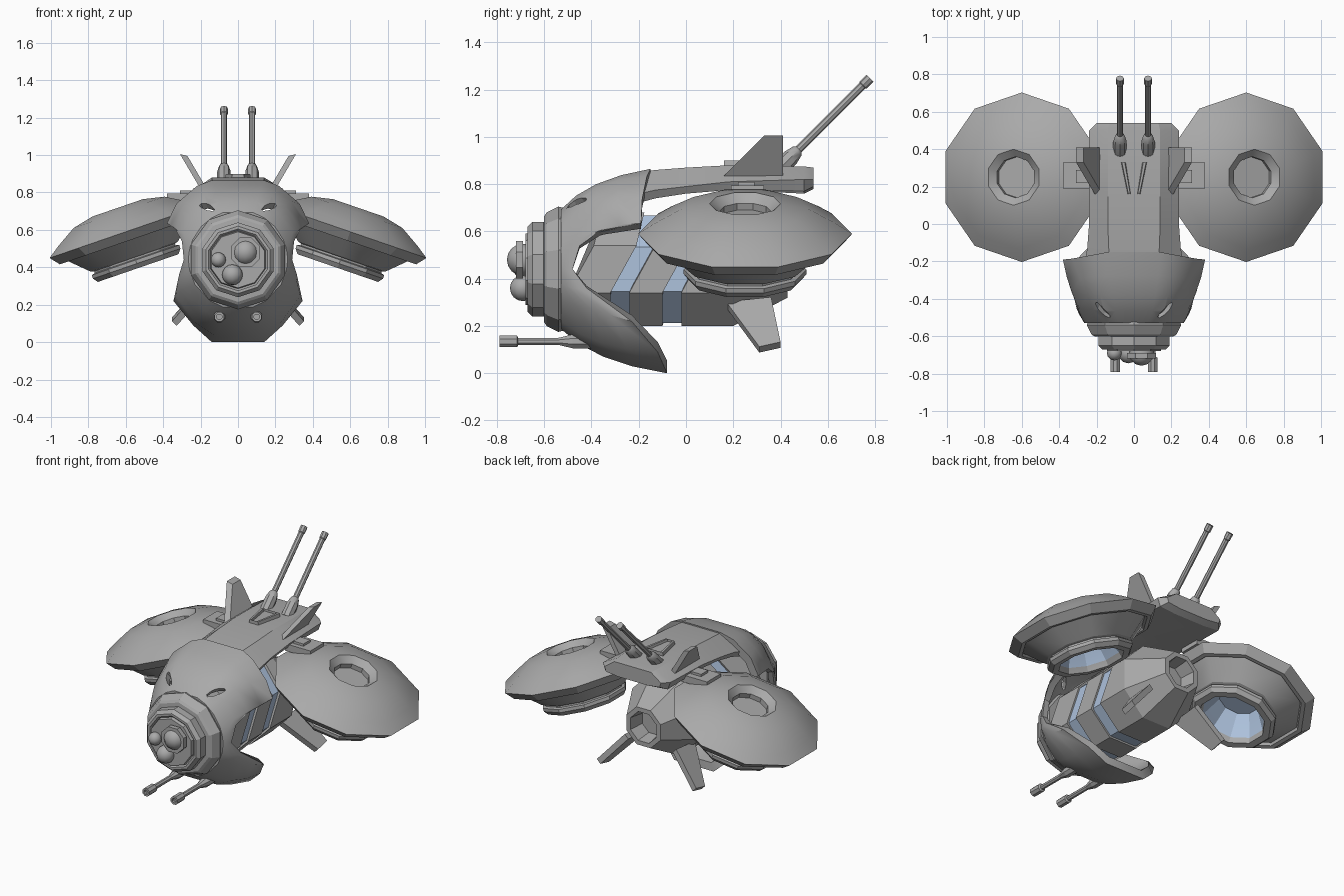
import bpy, bmesh
from math import radians, cos, sin
from mathutils import Matrix, Vector

cube = bpy.data.objects.get("Cube")
if cube:
    bpy.data.objects.remove(cube, do_unlink=True)


def material(name, rgb):
    mat = bpy.data.materials.new(name)
    mat.use_nodes = True
    mat.diffuse_color = (*rgb, 1)
    mat.node_tree.nodes["Principled BSDF"].inputs["Base Color"].default_value = (*rgb, 1)
    return mat


grey = material("hull grey", (0.4, 0.4, 0.4))
blue = material("glow blue", (0.42, 0.54, 0.72))


def finish(name, bm, mirror=False, smooth=None, mats=(grey,)):
    """Turn a bmesh into a shaded object, mirrored across x if asked."""
    bmesh.ops.recalc_face_normals(bm, faces=bm.faces)
    mesh = bpy.data.meshes.new(name)
    bm.to_mesh(mesh)
    bm.free()
    obj = bpy.data.objects.new(name, mesh)
    bpy.context.collection.objects.link(obj)
    for mat in mats:
        mesh.materials.append(mat)
    if mirror:
        obj.modifiers.new("mirror", "MIRROR").use_mirror_merge = False
    if smooth:
        bpy.ops.object.select_all(action="DESELECT")
        obj.select_set(True)
        bpy.context.view_layer.objects.active = obj
        bpy.ops.object.shade_smooth_by_angle(angle=radians(smooth))
    return obj


def loft(name, rings, torus=False, blue_rows=(), **options):
    """Skin closed rings of points; cap the ends or join last to first."""
    bm = bmesh.new()
    rows = [[bm.verts.new(p) for p in ring] for ring in rings]
    count = len(rows[0])
    pairs = list(zip(rows, rows[1:])) + ([(rows[-1], rows[0])] if torus else [])
    for row, (a, b) in enumerate(pairs):
        for i in range(count):
            j = (i + 1) % count
            face = bm.faces.new((a[i], a[j], b[j], b[i]))
            face.material_index = int(row in blue_rows)
    if not torus:
        bm.faces.new(rows[0])
        cap = bm.faces.new(rows[-1])
        cap.material_index = int(len(rows) - 1 in blue_rows)
    return finish(name, bm, **options)


def lathe(name, profile, sides, matrix, turn=0.0, **options):
    """Turn (radius, height) pairs round the local z axis."""
    angles = [radians(turn + 360 * i / sides) for i in range(sides)]
    rings = [[matrix @ Vector((r * cos(a), r * sin(a), h)) for a in angles]
             for r, h in profile]
    return loft(name, rings, **options)


def prism(name, outline, thickness, **options):
    half = Vector(thickness) / 2
    return loft(name, [[Vector(p) - half for p in outline],
                       [Vector(p) + half for p in outline]], **options)


def box(name, low, high, **options):
    (x, y, z), (u, v, w) = low, high
    return loft(name, [[(x, y, h), (u, y, h), (u, v, h), (x, v, h)] for h in (z, w)], **options)


def both_sides(half):
    return half + [Vector((-p[0], *p[1:])) for p in reversed(half)]


AXIS = 0.44
forward = Matrix.Translation((0, 0, AXIS)) @ Matrix.Rotation(radians(90), 4, "X")

# Hood: each column has a front ring angle, a middle point and a rear edge point
columns = [
    (72, (.115, -.38, .80), (.14, -.15, .865)),
    (58, (.18, -.38, .785), (.22, -.165, .835)),
    (42, (.25, -.38, .735), (.33, -.185, .74)),
    (24, (.33, -.37, .61), (.38, -.19, .635)),
    (15, (.30, -.44, .57), (.335, -.36, .605)),
    (8, (.285, -.49, .51), (.30, -.45, .54)),
    (0, (.28, -.505, .44), (.29, -.48, .44)),
    (-12, (.295, -.48, .36), (.315, -.42, .36)),
    (-30, (.31, -.4, .27), (.345, -.23, .22)),
    (-55, (.21, -.36, .13), (.24, -.12, .09)),
    (-72, (.1, -.35, .07), (.14, -.08, 0)),
]
outer = []
for t in (0, .25, .5, .75, 1):
    ring = []
    for angle, mid, rear in columns:
        a = radians(angle)
        front = Vector((.265 * cos(a), -.53, AXIS + .265 * sin(a)))
        mid, rear = Vector(mid), Vector(rear)
        bend = 2 * mid - (front + rear) / 2
        ring.append(front * (1 - t) ** 2 + bend * 2 * t * (1 - t) + rear * t * t)
    outer.append(both_sides(ring))
inner = [[Vector((p.x * .88, p.y, AXIS + (p.z - AXIS) * .88)) for p in ring]
         for ring in reversed(outer)]
hood = loft("hood", outer + inner, torus=True, smooth=35)

# Slots cut into the brow
for side in (-1, 1):
    along = Vector((.08 * side, .09, .03)).normalized()
    normal = Vector((.4 * side, -.5, .8))
    normal = (normal - along * normal.dot(along)).normalized()
    across = normal.cross(along)
    frame = Matrix((along, across, normal)).transposed().to_4x4()
    frame.translation = (.163 * side, -.455, .712)
    cutter = lathe("slot_cutter", [(.06, -.03), (.06, .06)], 8,
                   frame @ Matrix.Diagonal((1, .3, 1, 1)), turn=22.5)
    cutter.hide_render = True
    cut = hood.modifiers.new("slot", "BOOLEAN")
    cut.operation, cut.object = "DIFFERENCE", cutter
    bpy.context.view_layer.objects.active = hood
    bpy.ops.object.modifier_apply(modifier=cut.name)
    bpy.data.objects.remove(cutter, do_unlink=True)

# Roof plate running back from the hood
sections = [
    (-.24, ((.12, .845), (.27, .75), (.25, .71), (.10, .80))),
    (-.13, ((.135, .86), (.25, .775), (.23, .74), (.11, .81))),
    (.0, ((.14, .87), (.24, .79), (.22, .76), (.11, .81))),
    (.18, ((.14, .88), (.24, .81), (.22, .775), (.11, .79))),
    (.50, ((.14, .875), (.24, .82), (.22, .77), (.11, .76))),
    (.54, ((.13, .87), (.2, .82), (.19, .79), (.1, .78))),
]
loft("roof_plate", [both_sides([Vector((x, y, z)) for x, z in half])
                    for y, half in sections], smooth=25)

# Stepped nose
lathe("nose", [(.25, .48), (.265, .54), (.24, .59), (.225, .6), (.2, .602), (.2, .65),
               (.18, .67), (.165, .67), (.155, .66), (.15, .68)], 10, forward, turn=18)

# Lens cluster
for name, x, z, r in (("large", .04, .48, .068), ("small", -.105, .44, .04),
                      ("middle", -.03, .36, .055)):
    place = Matrix.Translation((x, -.69, z))
    bm = bmesh.new()
    bmesh.ops.create_uvsphere(bm, u_segments=12, v_segments=8, radius=r, matrix=place)
    finish(name + "_lens", bm, smooth=50)
    if name == "large":
        lathe("lens_rim", [(.085, 0), (.085, .03), (.07, .03)], 8,
              place @ Matrix.Rotation(radians(90), 4, "X"), turn=22.5)


# Body: octagonal segments that sweep back above the belt, over a blue core
def body_ring(y, r):
    ring = []
    for i in range(8):
        a = radians(22.5 + 45 * i)
        sweep = .11 * min(max(sin(a) + .383, 0), 1) / .766 if y < .1 else 0
        ring.append((r * cos(a), y + sweep, AXIS + r * sin(a)))
    return ring


for name, ends in (("front", (-.5, -.32)), ("middle", (-.24, -.10))):
    loft(name + "_body", [body_ring(y, .26) for y in ends])
loft("rear_body", [body_ring(y, r) for y, r in
                   ((-.02, .26), (.2, .26), (.43, .13), (.43, .1), (.33, .085))], smooth=20)
loft("glow_core", [body_ring(y, .247) for y in (-.4, .05)], mats=(blue,))

# Side engines, tilted outwards
tilt = Matrix.Translation((.6, .25, .59)) @ Matrix.Rotation(radians(19), 4, "Y")
engine = [(.11, .07), (.11, .1), (.15, .135), (.27, .11), (.385, .045), (.453, 0),
          (.41, -.05), (.385, -.05), (.375, -.035), (.26, -.14), (.24, -.145), (.24, -.155),
          (.26, -.16), (.26, -.18), (.24, -.205), (.2, -.205), (.19, -.17), (.12, -.04)]
lathe("side_engine", engine, 10, tilt, turn=18, mirror=True, smooth=25,
      blue_rows=(len(engine) - 2, len(engine) - 1), mats=(grey, blue))

# Engine pylons
box("pylon", (.2, .19, .75), (.38, .33, .795), mirror=True)
box("pylon_cap", (.24, .22, .79), (.31, .29, .81), mirror=True)

# Fins
prism("upper_fin", [(.19, .16, .83), (.29, .33, 1), (.29, .41, 1), (.19, .41, .83)],
      (.04, 0, .01), mirror=True)
prism("lower_fin", [(.17, .17, .29), (.17, .36, .31), (.34, .40, .12), (.34, .31, .10)],
      (.025, 0, .025), mirror=True)

# Roof vent
loft("roof_vent", [[(-w, .33, z), (w, .33, z), (n, .16, z), (-n, .16, z)]
                   for w, n, z in ((.07, .035, .87), (.065, .03, .9),
                                   (.05, .02, .9), (.045, .018, .885))])

# Rear barrels raised at an angle
rear_aim = Matrix.Translation((.075, .4, .87)) @ Matrix.Rotation(radians(-45), 4, "X")
lathe("rear_barrel", [(.036, -.02), (.036, .06), (.026, .1), (.017, .11), (.017, .49),
                      (.021, .495), (.021, .535)], 8, rear_aim, mirror=True, smooth=35)

# Chin guns
chin_aim = Matrix.Translation((.1, 0, .135)) @ Matrix.Rotation(radians(90), 4, "X")
lathe("chin_gun", [(.032, .38), (.032, .48), (.016, .54), (.016, .71), (.027, .715),
                   (.027, .79), (.015, .79), (.015, .77)], 8, chin_aim, mirror=True, turn=22.5)
